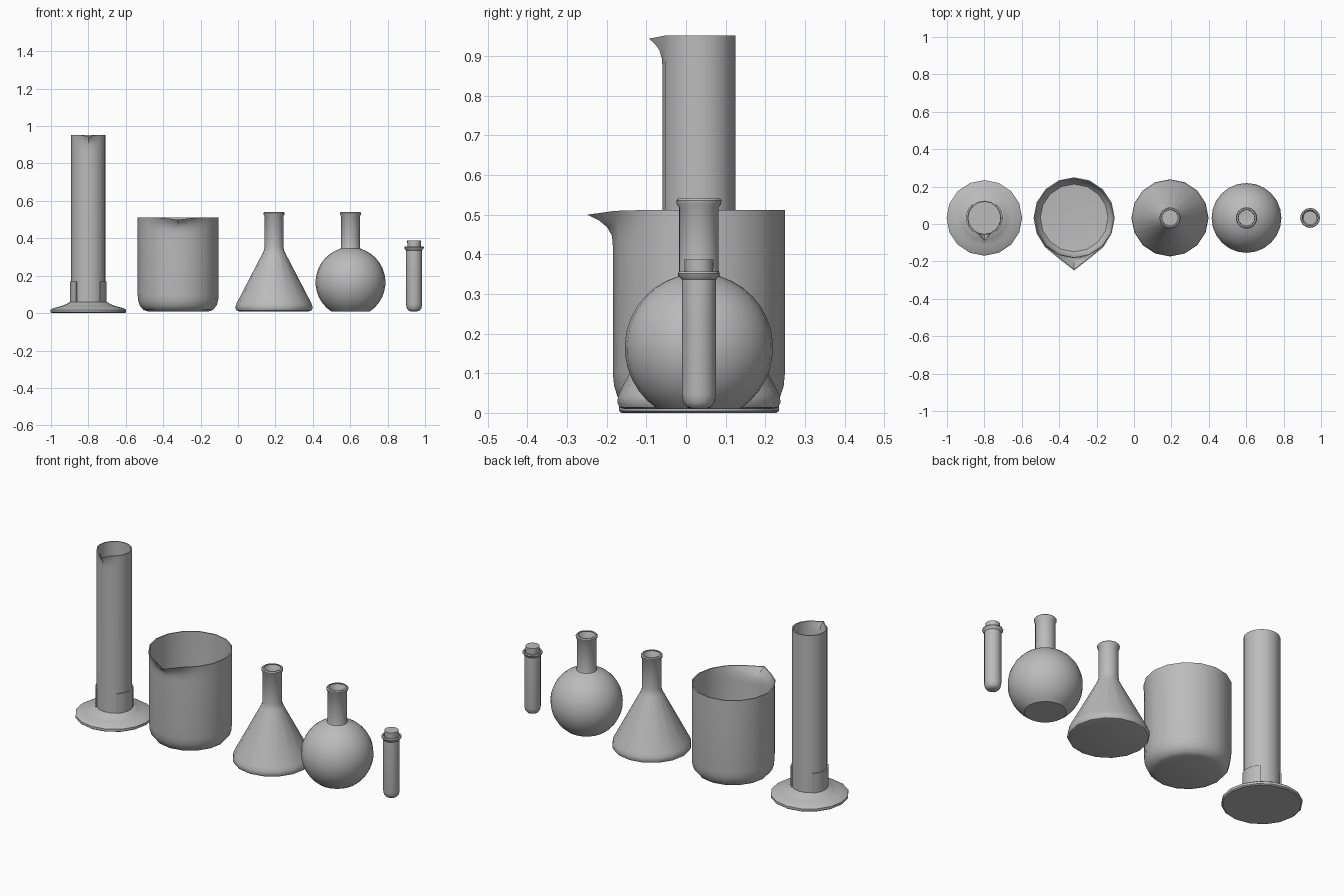
import bpy, bmesh, math

if "Cube" in bpy.data.objects:
    bpy.data.objects.remove(bpy.data.objects["Cube"])

CY = 0.0325   # depth of the row of vessels
SIDES = 16

grey = bpy.data.materials.new("glass_grey")
grey.diffuse_color = (0.5, 0.5, 0.5, 1)
grey.use_nodes = True
grey.node_tree.nodes["Principled BSDF"].inputs["Base Color"].default_value = grey.diffuse_color


def finish(name, bm, x):
    bmesh.ops.recalc_face_normals(bm, faces=bm.faces)
    me = bpy.data.meshes.new(name)
    bm.to_mesh(me)
    bm.free()
    me.materials.append(grey)
    ob = bpy.data.objects.new(name, me)
    bpy.context.collection.objects.link(ob)
    ob.location = (x, CY, 0)
    bpy.ops.object.select_all(action='DESELECT')
    ob.select_set(True)
    bpy.context.view_layer.objects.active = ob
    bpy.ops.object.shade_smooth_by_angle(angle=math.radians(35))
    return ob


def lathe(name, profile, x, spout=None, sides=SIDES):
    """Revolve (radius, z) points and cap both ends; spout = (start z, top z, push, dip, side weights)."""
    bm = bmesh.new()
    rings = []
    for r, z in profile:
        ring = []
        for i in range(sides):
            a = 2 * math.pi * i / sides
            rr, zz = r, z
            if spout and z > spout[0]:
                z0, z1, push, dip, weights = spout
                k = abs((i - sides * 3 // 4 + sides // 2) % sides - sides // 2)
                w = weights[k] if k < len(weights) else 0
                t = (z - z0) / (z1 - z0)
                rr += push * w * t ** 3
                zz -= dip * w * t
            ring.append(bm.verts.new((rr * math.cos(a), rr * math.sin(a), zz)))
        rings.append(ring)
    for a, b in zip(rings, rings[1:]):
        for i in range(sides):
            j = (i + 1) % sides
            bm.faces.new((a[i], a[j], b[j], b[i]))
    bm.faces.new(rings[0])
    bm.faces.new(rings[-1])
    return finish(name, bm, x)


def hollow(outer, wall):
    """Close an outer profile with an inner wall running back down to the floor."""
    inner = [(r - wall, z) for r, z in reversed(outer)]
    inner[-1] = (inner[-1][0], outer[0][1] + wall)
    return outer + inner


# Graduated cylinder: foot, tube with pouring lip, two side grips
CX = -0.80
lathe("cylinder_foot", [(0.195, 0.0), (0.202, 0.005), (0.202, 0.018), (0.19, 0.026),
                        (0.15, 0.036), (0.118, 0.048), (0.10, 0.06), (0.08, 0.06)], CX)
lathe("cylinder_tube", hollow([(0.092, 0.03), (0.092, 0.87), (0.092, 0.895), (0.092, 0.92),
                               (0.092, 0.937), (0.092, 0.952)], 0.006),
      CX, (0.87, 0.952, 0.034, 0.008, (1, 0.06)))
for side, mid in (("right", 0), ("left", math.pi)):
    bm = bmesh.new()
    angles = [mid + math.radians(-48 + 16 * k) for k in range(7)]
    pts = [(0.098, a) for a in angles] + [(0.085, a) for a in reversed(angles)]
    face = bm.faces.new([bm.verts.new((r * math.cos(a), r * math.sin(a), 0.05)) for r, a in pts])
    top = bmesh.ops.extrude_face_region(bm, geom=[face])["geom"]
    bmesh.ops.translate(bm, vec=(0, 0, 0.12),
                        verts=[v for v in top if isinstance(v, bmesh.types.BMVert)])
    finish("cylinder_grip_" + side, bm, CX)

# Beaker with pouring lip
lathe("beaker", hollow([(0.165, 0.01), (0.187, 0.018), (0.205, 0.04), (0.214, 0.068), (0.217, 0.1),
                        (0.217, 0.42), (0.217, 0.45), (0.217, 0.475), (0.217, 0.495),
                        (0.217, 0.512)], 0.006),
      -0.32, (0.42, 0.512, 0.064, 0.012, (1, 0.2, 0.06)))

# Neck and flared lip shared by both flasks
NECK = [(0.05, 0.36), (0.05, 0.518), (0.056, 0.527), (0.057, 0.536), (0.052, 0.541)]

# Conical flask
lathe("conical_flask", hollow([(0.187, 0.01), (0.2, 0.014), (0.206, 0.026), (0.204, 0.042),
                               (0.196, 0.06), (0.06, 0.322), (0.053, 0.338)] + NECK, 0.008), 0.1925)

# Round flask with a flat underside
R, ZC = 0.187, 0.165
start, end = math.asin(-0.155 / R), math.acos(0.053 / R)
ball = [(R * math.cos(a), ZC + R * math.sin(a))
        for a in (start + (end - start) * k / 13 for k in range(14))]
lathe("round_flask", hollow(ball + NECK, 0.008), 0.6015, sides=24)

# Test tube with stopper
lathe("test_tube", hollow([(0.018, 0.01), (0.03, 0.014), (0.039, 0.026), (0.043, 0.046),
                           (0.043, 0.336), (0.05, 0.344), (0.053, 0.351), (0.05, 0.357)], 0.008), 0.9415)
lathe("stopper", [(0.034, 0.30), (0.037, 0.387)], 0.9415)
